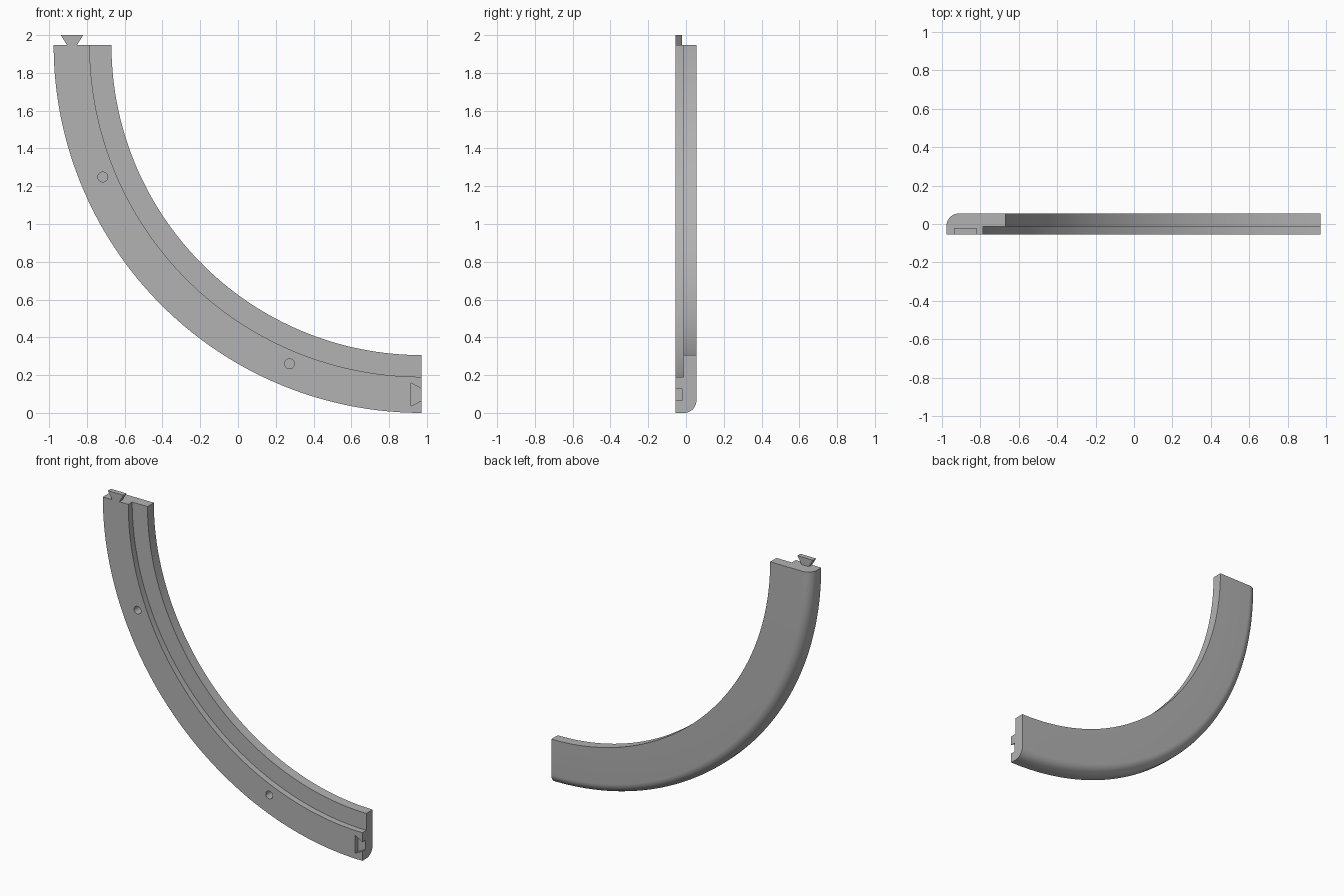
import bpy, bmesh, math
from mathutils import Vector

cube = bpy.data.objects.get("Cube")
if cube:
    bpy.data.objects.remove(cube, do_unlink=True)

CX, CZ = 0.972, 1.948                    # centre of the arc
OUTER, STEP, INNER = 1.948, 1.757, 1.642
FRONT, LEDGE, BACK = -0.055, -0.013, 0.055
FILLET = 0.065
MID = 1.851                              # radius of the dovetail centreline
SEGMENTS = 96

grey = bpy.data.materials.new("plain grey")
grey.use_nodes = True
colour = (0.45, 0.45, 0.45, 1)
grey.diffuse_color = colour
grey.node_tree.nodes["Principled BSDF"].inputs["Base Color"].default_value = colour


def make_object(name, bm):
    bmesh.ops.recalc_face_normals(bm, faces=bm.faces)
    mesh = bpy.data.meshes.new(name)
    bm.to_mesh(mesh)
    bm.free()
    mesh.materials.append(grey)
    obj = bpy.data.objects.new(name, mesh)
    bpy.context.collection.objects.link(obj)
    return obj


def prism(name, outline, y0, y1):
    """Extrude an (x, z) outline along y."""
    bm = bmesh.new()
    face = bm.faces.new([bm.verts.new((x, y0, z)) for x, z in outline])
    new = bmesh.ops.extrude_face_region(bm, geom=[face])["geom"]
    verts = [v for v in new if isinstance(v, bmesh.types.BMVert)]
    bmesh.ops.translate(bm, verts=verts, vec=Vector((0, y1 - y0, 0)))
    return make_object(name, bm)


def cut(target, cutter):
    cutter.hide_render = True
    mod = target.modifiers.new(cutter.name, "BOOLEAN")
    mod.operation, mod.solver, mod.object = "DIFFERENCE", "EXACT", cutter
    bpy.context.view_layer.objects.active = target
    bpy.ops.object.modifier_apply(modifier=mod.name)
    bpy.data.objects.remove(cutter, do_unlink=True)


# Cross-section (radius, y): stepped inner edge, rounded outer back edge
profile = [(OUTER, FRONT), (STEP, FRONT), (STEP, LEDGE), (INNER, LEDGE), (INNER, BACK)]
for i in range(13):
    a = math.pi / 2 * (1 - i / 12)
    profile.append((OUTER - FILLET + FILLET * math.cos(a),
                    BACK - FILLET + FILLET * math.sin(a)))

# Quarter-ring rail swept from the top end to the right end
bm = bmesh.new()
rings = []
for s in range(SEGMENTS + 1):
    t = math.pi / 2 * s / SEGMENTS
    rings.append([bm.verts.new((CX - r * math.cos(t), y, CZ - r * math.sin(t)))
                  for r, y in profile])
n = len(profile)
for a, b in zip(rings, rings[1:]):
    for i in range(n):
        j = (i + 1) % n
        bm.faces.new((a[i], a[j], b[j], b[i]))
bm.faces.new(rings[0])
bm.faces.new(rings[-1])
rail = make_object("curved_rail", bm)

# Screw holes in the front face
for k in (1, 3):
    t = k * math.pi / 8
    hx, hz = CX - 1.827 * math.cos(t), CZ - 1.827 * math.sin(t)
    circle = [(hx + 0.026 * math.cos(i * math.pi / 16), hz + 0.026 * math.sin(i * math.pi / 16))
              for i in range(32)]
    cut(rail, prism("hole_cutter", circle, FRONT - 0.02, FRONT + 0.06))

# Dovetail socket in the right end
mz = CZ - MID
socket = [(CX - 0.056, mz - 0.061), (CX - 0.056, mz + 0.061),
          (CX, mz + 0.031), (CX + 0.02, mz + 0.031),
          (CX + 0.02, mz - 0.031), (CX, mz - 0.031)]
cut(rail, prism("socket_cutter", socket, FRONT - 0.02, -0.02))

# Dovetail tongue on the top end
mx = CX - MID
tongue = [(mx - 0.027, CZ), (mx + 0.027, CZ), (mx + 0.059, 2.0), (mx - 0.059, 2.0)]
prism("dovetail_tongue", tongue, FRONT, -0.022)

# Smooth the curved surfaces, keep edges crisp
bpy.ops.object.select_all(action="DESELECT")
rail.select_set(True)
bpy.context.view_layer.objects.active = rail
bpy.ops.object.shade_smooth_by_angle(angle=math.radians(30))
